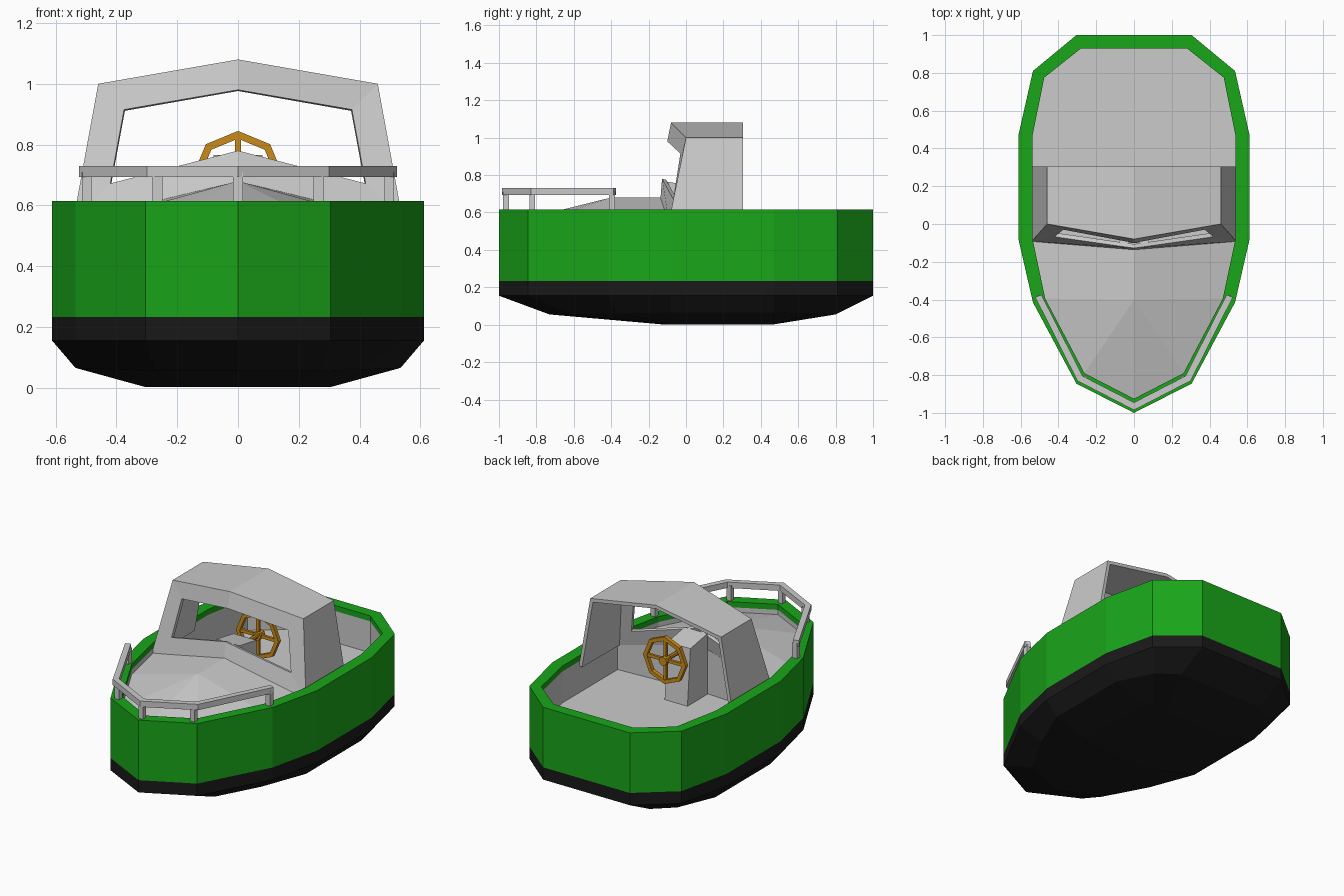
import bpy, bmesh, math
from mathutils import Vector, Matrix

if "Cube" in bpy.data.objects:
    bpy.data.objects.remove(bpy.data.objects["Cube"])


def material(name, col):
    m = bpy.data.materials.new(name)
    m.diffuse_color = (*col, 1)
    m.use_nodes = True
    m.node_tree.nodes["Principled BSDF"].inputs["Base Color"].default_value = m.diffuse_color
    return m


GREEN = material("green_paint", (0.01, 0.38, 0.01))
BLACK = material("black_paint", (0.01, 0.01, 0.01))
ORANGE = material("orange_wood", (0.6, 0.26, 0.01))


def finish(name, bm, mat=None):
    me = bpy.data.meshes.new(name)
    bm.to_mesh(me)
    bm.free()
    ob = bpy.data.objects.new(name, me)
    bpy.context.collection.objects.link(ob)
    if mat:
        me.materials.append(mat)
    return ob


def full(half, z=None):
    """Closed loop from its right half (bow to stern)."""
    pts = [Vector((*p[:2], p[2] if z is None else z)) for p in half]
    return pts + [Vector((-p.x, p.y, p.z)) for p in reversed(pts) if p.x > 0]


def loft(name, rings, mat=None, cap=False, flip=False):
    bm = bmesh.new()
    vs = [[bm.verts.new(p) for p in r] for r in rings]
    n = len(rings[0])
    for a, b in zip(vs, vs[1:]):
        for i in range(n):
            j = (i + 1) % n
            bm.faces.new((a[i], a[j], b[j], b[i]))
    if cap:
        bm.faces.new(vs[-1])
    if flip:
        bmesh.ops.reverse_faces(bm, faces=bm.faces)
    return finish(name, bm, mat)


def mirrored(name, half, faces, thick=0, mat=None):
    """Right-half faces plus their mirror image, all facing up/outward."""
    bm = bmesh.new()
    vs = [bm.verts.new(p) for p in half]
    for f in faces:
        bm.faces.new([vs[i] for i in f])
    dup = bmesh.ops.duplicate(bm, geom=bm.verts[:] + bm.edges[:] + bm.faces[:])["geom"]
    dv = [g for g in dup if isinstance(g, bmesh.types.BMVert)]
    for v in dv:
        v.co.x *= -1
    bmesh.ops.reverse_faces(bm, faces=[g for g in dup if isinstance(g, bmesh.types.BMFace)])
    bmesh.ops.remove_doubles(bm, verts=bm.verts, dist=1e-4)
    bmesh.ops.recalc_face_normals(bm, faces=bm.faces)
    bm.normal_update()
    if max(bm.faces, key=lambda f: abs(f.normal.z)).normal.z < 0:
        bmesh.ops.reverse_faces(bm, faces=bm.faces)
    ob = finish(name, bm, mat)
    if thick:
        s = ob.modifiers.new("thickness", "SOLIDIFY")
        s.thickness, s.offset, s.use_even_offset = thick, -1, True
    return ob


def box(name, lo, hi, mat=None):
    bm = bmesh.new()
    bmesh.ops.create_cube(bm, size=1)
    for v in bm.verts:
        v.co = [lo[k] if v.co[k] < 0 else hi[k] for k in range(3)]
    return finish(name, bm, mat)


# Hull plan outlines
OUT = [(0, -1), (.305, -.845), (.535, -.415), (.612, -.08), (.612, .47), (.535, .81), (.305, 1)]
INN = [(0, -.925), (.262, -.79), (.47, -.395), (.537, -.08), (.537, .47), (.475, .775), (.28, .93)]

# Green sides with rim, black bottom, grey inner tub
loft("hull_sides", [full(INN, .58), full(INN, .615), full(OUT, .615), full(OUT, .233)], GREEN, flip=True)
bilge = [(0, -.73, .055), (.27, -.62, .055), (.42, -.36, .06), (.535, -.08, .065),
         (.535, .47, .065), (.43, .7, .06), (.305, .8, .055)]
keel = [(0, -.13), (.15, -.11), (.25, -.095), (.305, -.08), (.305, .47), (.25, .47), (.15, .47)]
loft("hull_bottom", [full(OUT, .233), full(OUT, .155), full(bilge), full(keel, .002)], BLACK, cap=True, flip=True)
loft("inner_tub", [full(INN, .58), full(INN, .38)], cap=True)
bpy.data.objects["inner_tub"].data.flip_normals()

# Raised foredeck with the bulkhead behind it
mirrored("foredeck", [(*p, .55) for p in INN[:4]] +
         [(0, -.4, .68), (0, -.11, .68), (0, -.11, .38), (.537, -.08, .38)],
         [(0, 1, 4), (1, 2, 4), (2, 3, 5, 4), (5, 3, 7, 6)])

# Cabin shell: folded windscreen frame, roof and side walls
mirrored("cabin", [(0, -.08, 1.08), (.46, 0, 1), (.542, -.092, .55), (0, -.137, .67),
                   (0, -.1, .98), (.375, -.03, .915), (.42, -.068, .672), (0, -.128, .78),
                   (0, .305, 1.08), (.46, .305, 1), (.54, .305, .55)],
         [(0, 1, 5, 4), (1, 2, 6, 5), (2, 3, 7, 6), (0, 8, 9, 1), (1, 9, 10, 2)], .022)

# Bow rail and posts
mirrored("bow_rail", [(0, -.985, .73), (.3, -.83, .73), (.523, -.388, .73),
                      (0, -.945, .73), (.272, -.805, .73), (.49, -.375, .73)],
         [(0, 1, 4, 3), (1, 2, 5, 4)], .037)
for i, (x, y) in enumerate([(0, -.962), (.265, -.822), (-.265, -.822), (.498, -.395), (-.498, -.395)]):
    box(f"rail_post_{i}", (x - .016, y - .016, .6), (x + .016, y + .016, .71))

# Steering console, its top sloping towards the helm
console = box("console", (-.08, -.1, .38), (.08, .1, .765))
for v in console.data.vertices:
    if v.co.z > .5 and v.co.y > 0:
        v.co.y, v.co.z = .07, .735

# Steering wheel: octagonal rim, crossed spokes, hub and shaft
C = Vector((0, .205, .695))
R, r = .137, .015
rings = []
for k in range(4):
    a = math.pi / 4 + k * math.pi / 2
    rad, dy = R + r * 1.2 * math.cos(a), r * 1.2 * math.sin(a)
    rings.append([C + Vector((rad * math.sin(t * math.pi / 4), dy, rad * math.cos(t * math.pi / 4)))
                  for t in range(8)])
loft("wheel_rim", rings + rings[:1], ORANGE)
box("wheel_spoke_upright", C - Vector((.01, .008, R)), C + Vector((.01, .008, R)), ORANGE)
box("wheel_spoke_level", C - Vector((R, .008, .01)), C + Vector((R, .008, .01)), ORANGE)
for name, rad, y0, y1 in [("wheel_hub", .028, .185, .235), ("wheel_shaft", .014, .06, .2)]:
    bm = bmesh.new()
    bmesh.ops.create_cone(bm, cap_ends=True, segments=8, radius1=rad, radius2=rad, depth=y1 - y0,
                          matrix=Matrix.Translation((0, (y0 + y1) / 2, C.z)) @ Matrix.Rotation(math.pi / 2, 4, 'X'))
    finish(name, bm, ORANGE)

# Consistent outward normals on the wheel rim
bm = bmesh.new()
rim = bpy.data.objects["wheel_rim"].data
bm.from_mesh(rim)
bmesh.ops.remove_doubles(bm, verts=bm.verts, dist=1e-5)
bmesh.ops.recalc_face_normals(bm, faces=bm.faces)
bm.to_mesh(rim)
bm.free()
